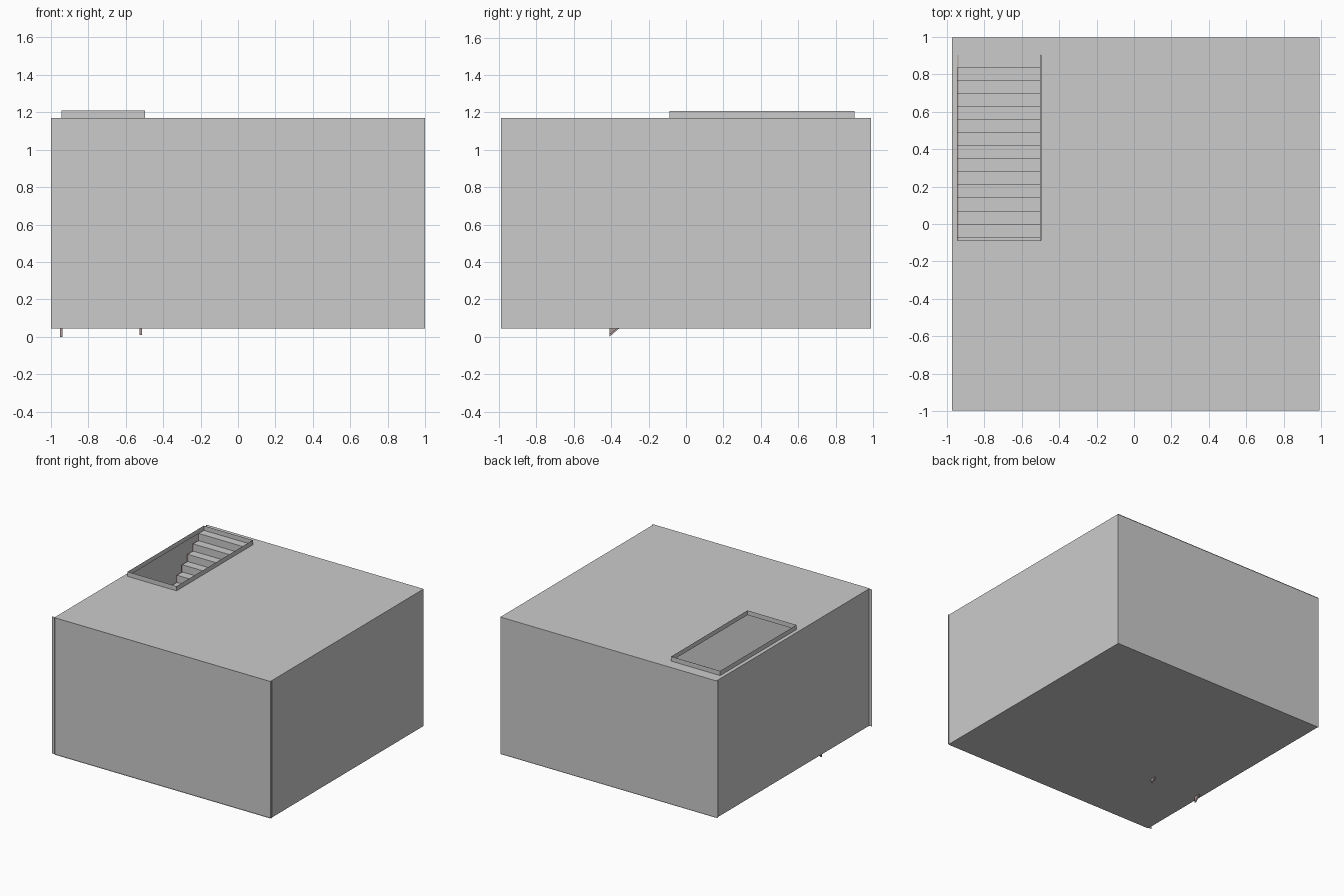
import bpy

if "Cube" in bpy.data.objects:
    bpy.data.objects.remove(bpy.data.objects["Cube"])

Z0, Z1 = 0.045, 1.17            # floor and ceiling heights
HX0, HX1, HY0, HY1 = -0.942, -0.497, -0.088, 0.902   # stair opening
STEPS, RUN, Y_START = 19, 0.0697, -0.42
RISE = (Z1 - Z0) / STEPS


def make(name, verts, faces, mat=None):
    me = bpy.data.meshes.new(name)
    me.from_pydata(verts, [], faces)
    me.update()
    ob = bpy.data.objects.new(name, me)
    bpy.context.collection.objects.link(ob)
    if mat:
        me.materials.append(mat)
    return ob


def sheet(name, a, b, z0, z1):
    """Vertical sheet standing on the line a-b."""
    return make(name, [(*a, z0), (*b, z0), (*b, z1), (*a, z1)], [(0, 1, 2, 3)])


def rect(x0, x1, y0, y1, z):
    return [(x0, y0, z), (x1, y0, z), (x1, y1, z), (x0, y1, z)]


# Room walls
sheet("front_wall", (-1.0, -0.987), (0.998, -0.987), Z0, Z1)
sheet("back_wall", (0.99, 0.99), (-0.983, 0.99), Z0, Z1)
sheet("right_wall", (0.99, -0.99), (0.99, 0.99), Z0, Z1)
sheet("left_wall", (-0.973, 0.99), (-0.973, -0.99), Z0, Z1)

# Floor, and ceiling with the stair opening
make("floor", rect(-0.973, 0.99, -0.995, 0.995, Z0), [(3, 2, 1, 0)])
make("ceiling", rect(-0.973, 0.99, -0.995, 0.995, Z1) + rect(HX0, HX1, HY0, HY1, Z1),
     [(i, (i + 1) % 4, 4 + (i + 1) % 4, 4 + i) for i in range(4)])

# Low curb around the opening
corners = [(HX0, HY0), (HX1, HY0), (HX1, HY1), (HX0, HY1)]
for i, side in enumerate(("front", "right", "back", "left")):
    sheet("curb_" + side, corners[i], corners[(i + 1) % 4], Z1, 1.208)

# Stair treads and risers as one folded strip
profile = [(Y_START, Z0)]
for i in range(STEPS):
    z = Z0 + RISE * (i + 1)
    profile += [(Y_START + RUN * i, z), (Y_START + RUN * (i + 1), z)]
profile = list(dict.fromkeys(profile))
verts = [(x, y, z) for y, z in profile for x in (-0.938, -0.5)]
make("stair_steps", verts,
     [(2 * i, 2 * i + 1, 2 * i + 3, 2 * i + 2) for i in range(len(profile) - 1)])

# Cut stringers under the steps, foot passing through the floor
brown = bpy.data.materials.new("stringer_brown")
brown.diffuse_color = (0.42, 0.33, 0.32, 1)
brown.use_nodes = True
brown.node_tree.nodes["Principled BSDF"].inputs["Base Color"].default_value = brown.diffuse_color
for name, x0, x1, foot in (("left_stringer", -0.95, -0.937, 0.0),
                           ("right_stringer", -0.525, -0.513, 0.01)):
    top = [(max(y, -0.41), z - 0.003) for y, z in profile[1:]]
    end_y = top[-1][0]
    slope = RISE / RUN
    outline = top + [(end_y, foot + slope * (end_y + 0.41)), (-0.41, foot)]
    n = len(outline)
    verts = [(x, y, z) for x in (x0, x1) for y, z in outline]
    faces = [tuple(range(n)), tuple(range(2 * n - 1, n - 1, -1))]
    faces += [(i, n + i, n + (i + 1) % n, (i + 1) % n) for i in range(n)]
    make(name, verts, faces, brown)
